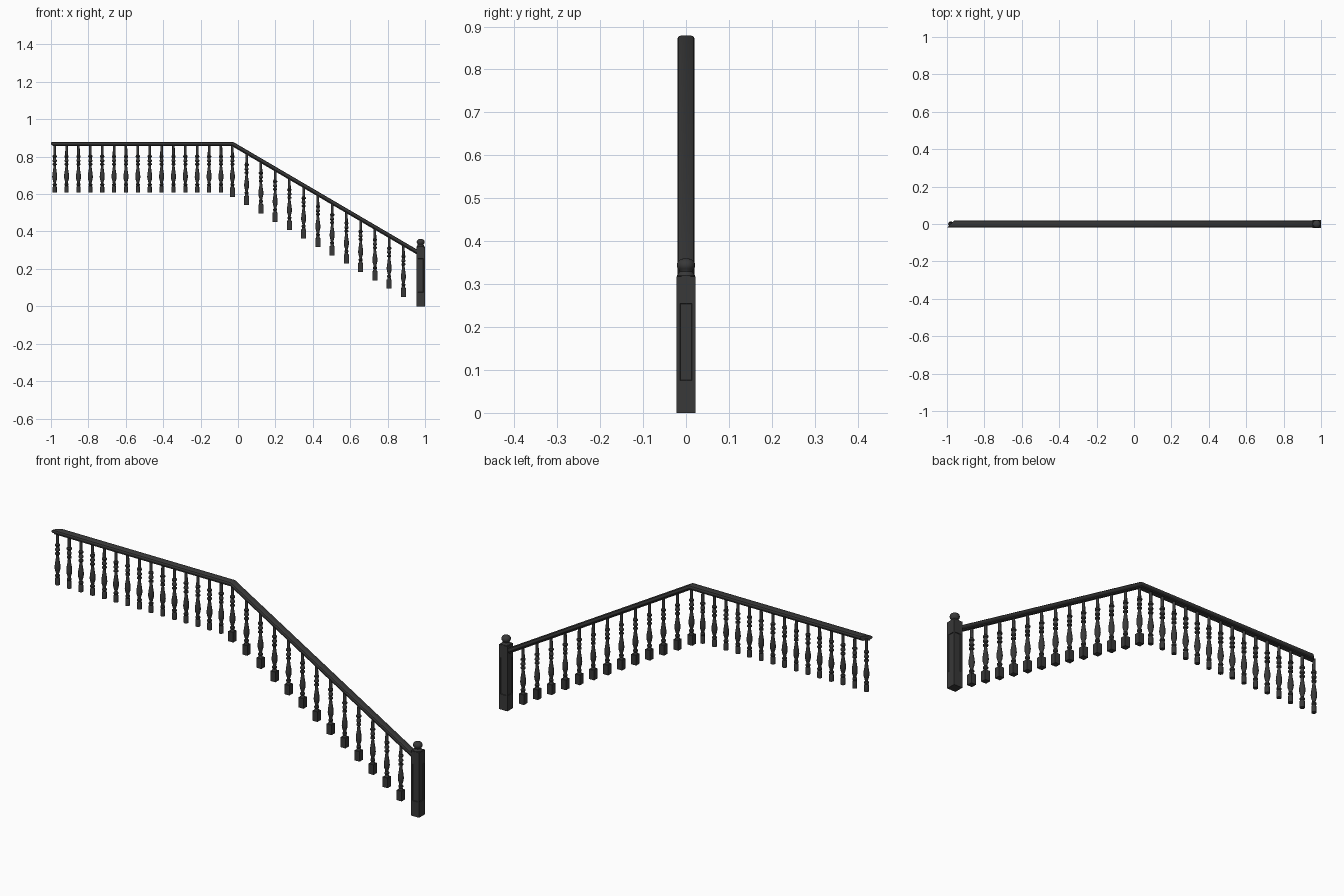
import bpy, bmesh
from math import pi, cos, sin, tan, atan, radians
from mathutils import Matrix, Vector

cube = bpy.data.objects.get("Cube")
if cube:
    bpy.data.objects.remove(cube, do_unlink=True)

# One dark painted finish
paint = bpy.data.materials.new("charcoal paint")
paint.use_nodes = True
COLOUR = (0.04, 0.04, 0.04, 1)
paint.diffuse_color = COLOUR
paint.node_tree.nodes["Principled BSDF"].inputs["Base Color"].default_value = COLOUR


def finish(bm, name, location=(0, 0, 0)):
    bmesh.ops.recalc_face_normals(bm, faces=bm.faces)
    mesh = bpy.data.meshes.new(name)
    bm.to_mesh(mesh)
    bm.free()
    mesh.materials.append(paint)
    ob = bpy.data.objects.new(name, mesh)
    ob.location = location
    bpy.context.collection.objects.link(ob)
    bpy.ops.object.select_all(action='DESELECT')
    ob.select_set(True)
    bpy.context.view_layer.objects.active = ob
    bpy.ops.object.shade_smooth_by_angle(angle=radians(35))
    return ob


def skin(bm, rings):
    """Join successive closed rings of points and cap both ends."""
    loops = [[bm.verts.new(p) for p in ring] for ring in rings]
    n = len(loops[0])
    for a, b in zip(loops, loops[1:]):
        for i in range(n):
            j = (i + 1) % n
            bm.faces.new((a[i], a[j], b[j], b[i]))
    bm.faces.new(loops[0])
    bm.faces.new(loops[-1])


def lathe(bm, profile, sides=16):
    skin(bm, [[(r * cos(2 * pi * k / sides), r * sin(2 * pi * k / sides), z)
               for k in range(sides)] for r, z in profile])


def block(bm, half, z0, z1):
    m = Matrix.Translation((0, 0, (z0 + z1) / 2)) @ Matrix.Diagonal((2 * half, 2 * half, z1 - z0, 1))
    return bmesh.ops.create_cube(bm, size=1, matrix=m)["verts"]


# Turned baluster outline (radius, distance below the handrail centre)
turning = [(.008, -.222), (.011, -.218), (.011, -.212), (.007, -.208), (.008, -.2),
           (.012, -.187), (.0135, -.175), (.0125, -.16), (.009, -.138), (.0065, -.118),
           (.0065, -.113), (.011, -.11), (.011, -.104), (.007, -.1), (.007, -.095),
           (.011, -.091), (.011, -.085), (.008, -.08), (.008, -.071), (.0115, -.068),
           (.0115, -.062), (.0075, -.057), (.0065, 0)]
foot = [(.011, -.258), (.011, -.228)]

# Balusters of the level run
bm = bmesh.new()
lathe(bm, foot + turning)
level = finish(bm, "level_baluster_1", (-.98, 0, .866))

# Balusters of the sloping run, on square blocks
bm = bmesh.new()
block(bm, .0135, -.281, -.232)
lathe(bm, [(.011, -.234)] + turning)
sloped = finish(bm, "sloping_baluster_1", (-.03, 0, .866))


def repeat(ob, count, dx, dz):
    stem = ob.name[:-1]
    for i in range(1, count):
        copy = ob.copy()
        copy.name = stem + str(i + 1)
        copy.location = ob.location + Vector((dx * i, 0, dz * i))
        bpy.context.collection.objects.link(copy)


repeat(level, 15, .0635, 0)
repeat(sloped, 13, .0762, -.0446)

# Moulded handrail, mitred at the far end and at the bend
half = [(.012, -.0115), (.012, -.007), (.017, -.004), (.0195, 0), (.0195, .005), (.017, .009), (.011, .0115)]
section = half + [(-y, h) for y, h in reversed(half)]
pitch = atan(.0446 / .0762)
bend_x, bend_z, end_x = -.03, .868, .965
end_z = bend_z - (end_x - bend_x) * tan(pitch)
bm = bmesh.new()
skin(bm, [[(-.98 + y, y, bend_z + h) for y, h in section],
          [(bend_x + h * tan(pitch / 2), y, bend_z + h) for y, h in section],
          [(end_x, y, end_z + h / cos(pitch)) for y, h in section]])
finish(bm, "handrail")

# Newel post with a sunk panel on each side
bm = bmesh.new()
w = .0225
block(bm, w, 0, .318)
sides = [f for f in bm.faces if abs(f.normal.z) < .5]
for f in sides:
    n = f.normal.copy()
    bmesh.ops.inset_individual(bm, faces=[f], thickness=.0115)
    for v in f.verts:
        v.co.z = .255 if v.co.z > .16 else .075
    inner = bmesh.ops.inset_individual(bm, faces=[f], thickness=.0015)
    for v in f.verts:
        v.co -= n * .003
finish(bm, "newel_post", (.9765, 0, 0))

# Newel cap: stepped collar, waist and flattened ball
bm = bmesh.new()
lathe(bm, [(.0215, .316), (.0215, .32), (.018, .324), (.0155, .329), (.0165, .333),
           (.02, .337), (.0215, .343), (.0205, .349), (.0175, .354), (.012, .358), (.005, .36)], 24)
finish(bm, "newel_cap", (.9765, 0, 0))
